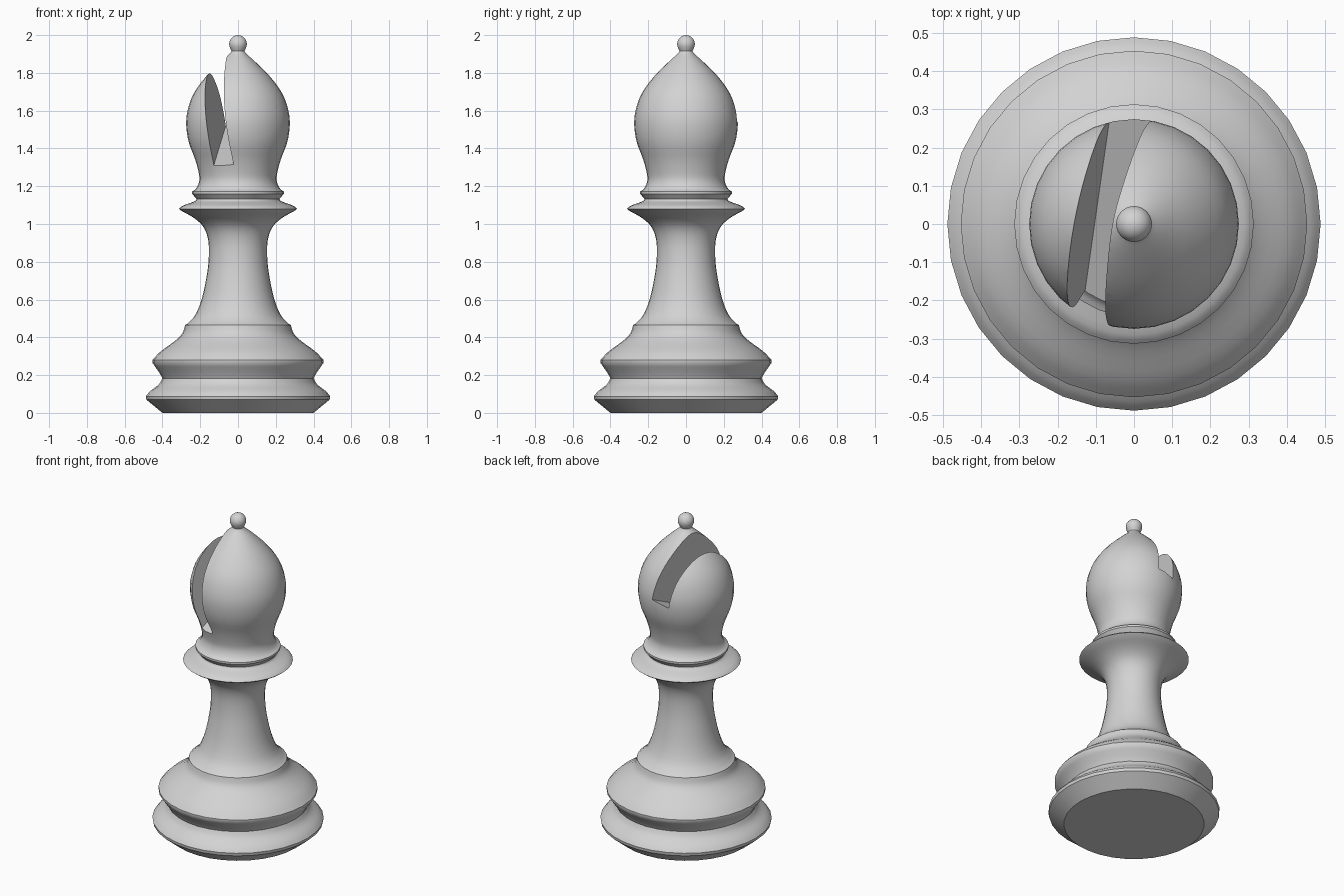
import bpy, bmesh, math
from mathutils import Vector, Matrix

if "Cube" in bpy.data.objects:
    bpy.data.objects.remove(bpy.data.objects["Cube"])

SIDES = 32

def smooth_run(pts, steps=3):
    """Catmull-Rom curve through the points of one moulding."""
    p = [Vector(q) for q in pts]
    p = [2 * p[0] - p[1]] + p + [2 * p[-1] - p[-2]]
    out = []
    for i in range(1, len(p) - 2):
        a, b, c, d = p[i - 1:i + 3]
        for k in range(steps):
            t = k / steps
            out.append(0.5 * (2 * b + (c - a) * t + (2 * a - 5 * b + 4 * c - d) * t * t
                              + (3 * b - a - 3 * c + d) * t ** 3))
    return out + [p[-2]]

# turned profile (radius, height), split where the edges are sharp
runs = [
    [(0.40, 0), (0.485, 0.07)],
    [(0.488, 0.088), (0.465, 0.115), (0.42, 0.15), (0.40, 0.183)],
    [(0.40, 0.183), (0.415, 0.21), (0.453, 0.265)],
    [(0.453, 0.28), (0.41, 0.325), (0.335, 0.38), (0.295, 0.42), (0.28, 0.465)],
    [(0.27, 0.47), (0.225, 0.52), (0.19, 0.61), (0.165, 0.73), (0.155, 0.82),
     (0.157, 0.91), (0.18, 0.98), (0.23, 1.03), (0.30, 1.07)],
    [(0.313, 1.08), (0.29, 1.098), (0.23, 1.12), (0.22, 1.133)],
    [(0.22, 1.133), (0.243, 1.16)],
    [(0.243, 1.172), (0.222, 1.188), (0.207, 1.22), (0.206, 1.26), (0.226, 1.34),
     (0.26, 1.43), (0.274, 1.52), (0.267, 1.6), (0.235, 1.69), (0.17, 1.78),
     (0.09, 1.86), (0.045, 1.90), (0.034, 1.915)],
]
profile = []
for run in runs:
    for q in (smooth_run(run) if len(run) > 2 else [Vector(q) for q in run]):
        if not profile or (q - profile[-1]).length > 1e-5:
            profile.append(q)
# ball finial
for k in range(1, 8):
    a = math.radians(-45 + k * 135 / 8)
    profile.append(Vector((0.047 * math.cos(a), 1.953 + 0.047 * math.sin(a))))

bm = bmesh.new()
rings = [[bm.verts.new((r * math.cos(2 * math.pi * i / SIDES),
                        r * math.sin(2 * math.pi * i / SIDES), z))
          for i in range(SIDES)] for r, z in profile]
for lo, hi in zip(rings, rings[1:]):
    for i in range(SIDES):
        j = (i + 1) % SIDES
        bm.faces.new((lo[i], lo[j], hi[j], hi[i]))
tip = bm.verts.new((0, 0, 2))
for i in range(SIDES):
    bm.faces.new((rings[-1][i], rings[-1][(i + 1) % SIDES], tip))
bm.faces.new(rings[0][::-1])
bmesh.ops.recalc_face_normals(bm, faces=bm.faces)
mesh = bpy.data.meshes.new("chess_bishop")
bm.to_mesh(mesh)
bm.free()
body = bpy.data.objects.new("chess_bishop", mesh)
bpy.context.collection.objects.link(body)

mat = bpy.data.materials.new("light_grey")
mat.diffuse_color = (0.65, 0.65, 0.65, 1)
mat.use_nodes = True
mat.node_tree.nodes["Principled BSDF"].inputs["Base Color"].default_value = mat.diffuse_color
mesh.materials.append(mat)

# slanted slot through the head: floor runs front-low to back-high
front = Vector((-0.128, -0.177, 1.31))
back = Vector((-0.065, 0.267, 1.52))
w = Vector((0.97, -0.2, 0.13)).normalized()
d = back - front
d = (d - w * d.dot(w)).normalized()
n = w.cross(d)
width, length, height = 0.11, 1.2, 0.8
centre = (front + back) / 2 + w * width / 2 + n * height / 2
M = Matrix((w * width, d * length, n * height)).transposed().to_4x4()
M.translation = centre
cb = bmesh.new()
bmesh.ops.create_cube(cb, size=1, matrix=M)
cmesh = bpy.data.meshes.new("slot_cutter")
cb.to_mesh(cmesh)
cb.free()
cmesh.materials.append(mat)
cutter = bpy.data.objects.new("slot_cutter", cmesh)
cutter.hide_render = True
bpy.context.collection.objects.link(cutter)

mod = body.modifiers.new("slot", 'BOOLEAN')
mod.operation = 'DIFFERENCE'
mod.solver = 'EXACT'
mod.object = cutter
bpy.context.view_layer.objects.active = body
body.select_set(True)
bpy.ops.object.modifier_apply(modifier="slot")
bpy.data.objects.remove(cutter)
bpy.ops.object.shade_smooth_by_angle(angle=math.radians(35))
